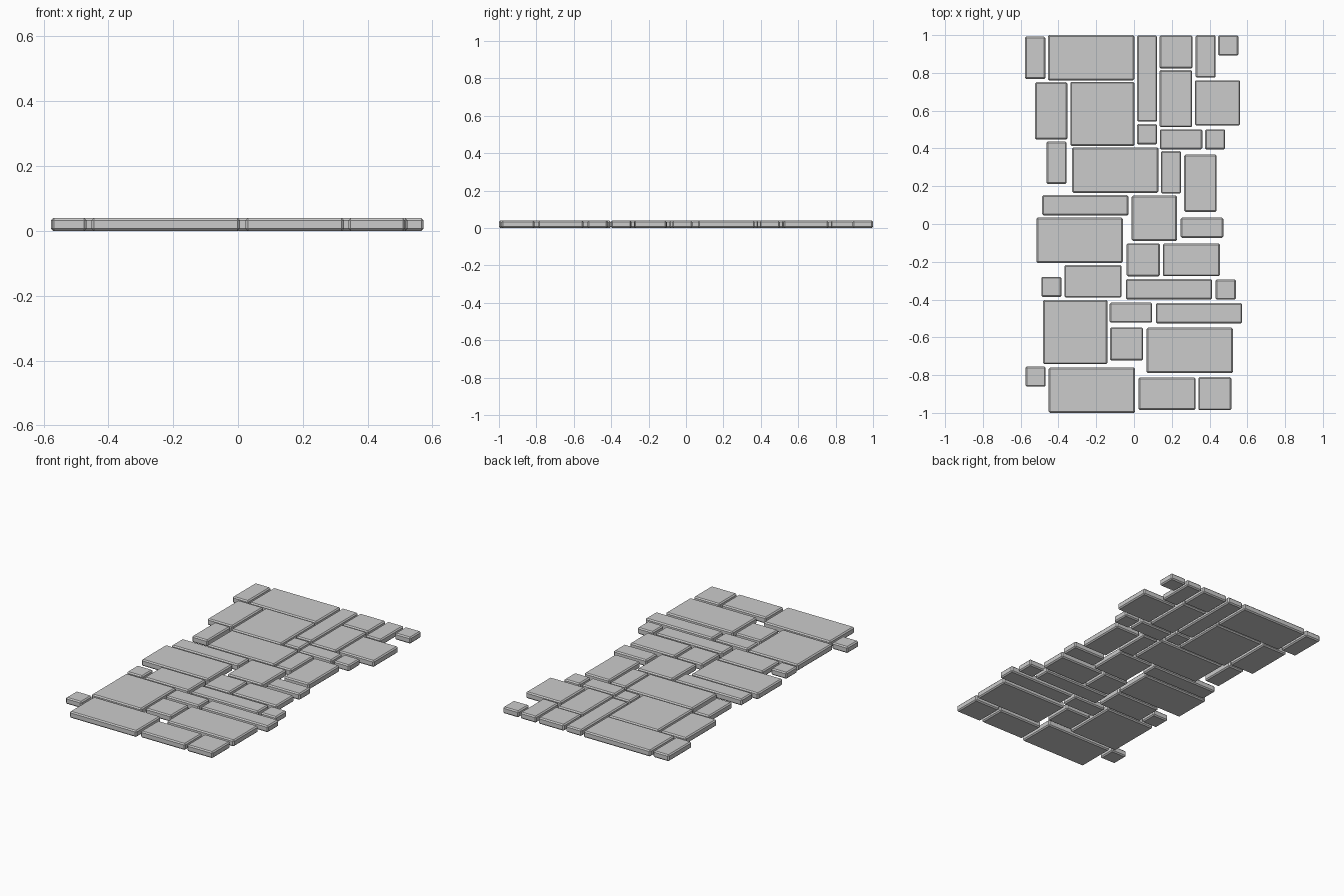
import bpy, bmesh

THICK = 0.04      # stone thickness
CHAMFER = 0.007   # worn edge

# Paving built from a handful of standard stone sizes: name, (width, depth), centres
STONES = [
    ("small_stone", (0.107, 0.107), [(0.499, 0.945), (0.069, 0.475), (0.429, 0.448),
                                     (-0.437, -0.333), (0.486, -0.347), (-0.521, -0.808)]),
    ("upright_half_stone", (0.107, 0.225), [(-0.523, 0.880), (0.379, 0.887), (-0.410, 0.324),
                                            (0.196, 0.273)]),
    ("flat_half_stone", (0.225, 0.107), [(0.249, 0.448), (0.360, -0.020), (-0.016, -0.469)]),
    ("square_stone", (0.175, 0.175), [(0.223, 0.911), (0.049, -0.190), (-0.039, -0.635),
                                      (0.428, -0.898)]),
    ("upright_stone", (0.172, 0.303), [(-0.438, 0.599), (0.222, 0.664), (0.352, 0.216)]),
    ("flat_stone", (0.303, 0.172), [(0.304, -0.190), (-0.217, -0.304), (0.175, -0.899)]),
    ("medium_square_stone", (0.24, 0.24), [(0.442, 0.641), (0.108, 0.031)]),
    ("large_square_stone", (0.34, 0.34), [(-0.167, 0.583), (-0.311, -0.572)]),
    ("upright_plank_stone", (0.107, 0.457), [(0.069, 0.770)]),
    ("flat_plank_stone", (0.457, 0.107), [(-0.258, 0.099), (0.185, -0.345), (0.344, -0.473)]),
    ("slab_stone", (0.457, 0.24), [(-0.227, 0.880), (-0.099, 0.285), (-0.288, -0.086),
                                   (0.295, -0.669), (-0.223, -0.880)]),
]


def stone_mesh(name, w, d):
    """Chamfered block resting on z = 0."""
    bm = bmesh.new()
    bmesh.ops.create_cube(bm, size=1)
    for v in bm.verts:
        v.co.x *= w
        v.co.y *= d
        v.co.z = (v.co.z + 0.5) * THICK
    bmesh.ops.bevel(bm, geom=bm.edges[:], offset=CHAMFER, offset_type='OFFSET',
                    segments=1, affect='EDGES', profile=0.5)
    mesh = bpy.data.meshes.new(name)
    bm.to_mesh(mesh)
    bm.free()
    return mesh


# Lay every stone, sharing one mesh per size
for name, (w, d), centres in STONES:
    mesh = stone_mesh(name, w, d)
    for i, (x, y) in enumerate(centres, 1):
        obj = bpy.data.objects.new(f"{name}_{i}", mesh)
        obj.location = (x, y, 0)
        bpy.context.collection.objects.link(obj)
